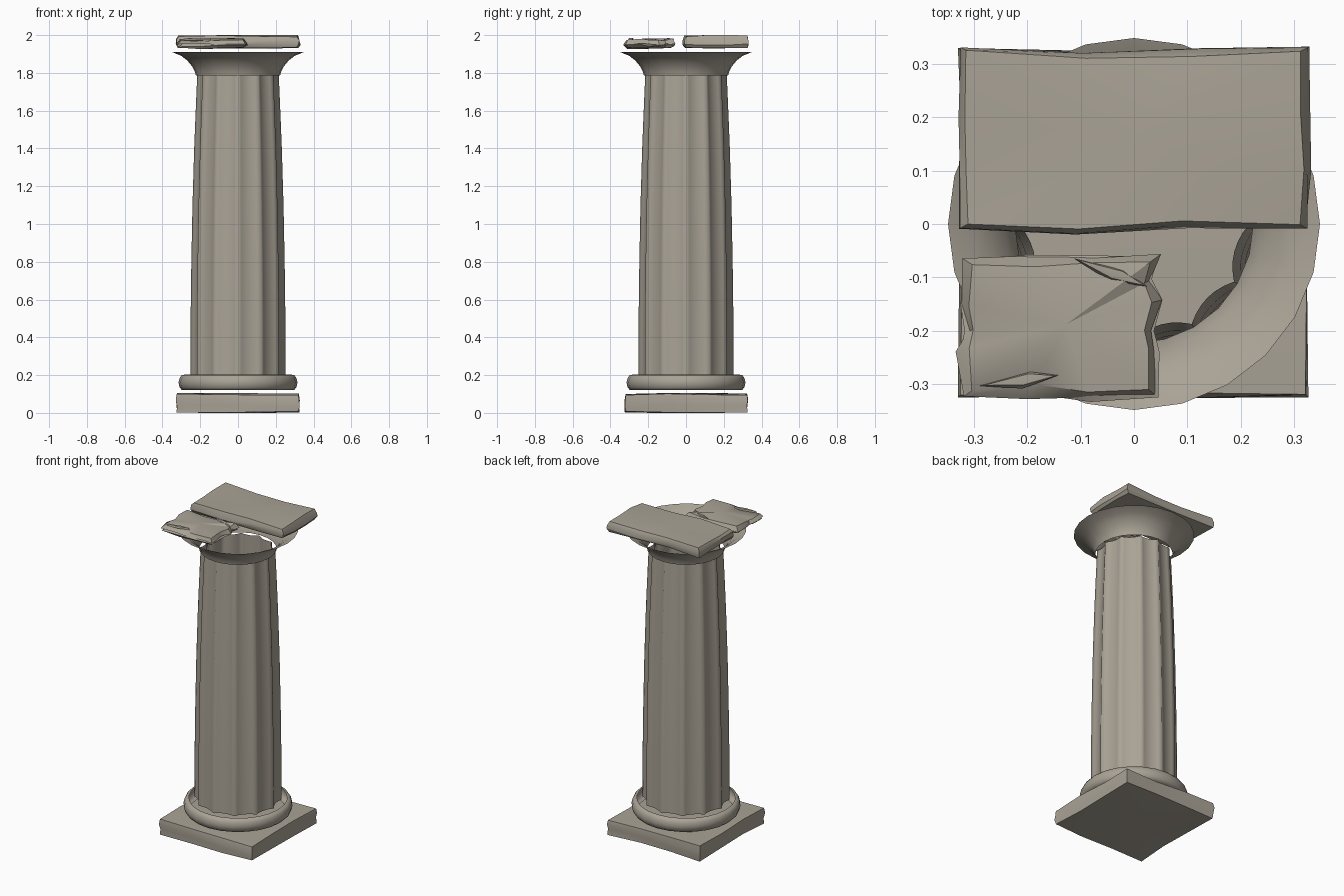
import bpy, bmesh, math, random
from mathutils import Vector

cube = bpy.data.objects.get("Cube")
if cube:
    bpy.data.objects.remove(cube, do_unlink=True)

random.seed(4)

# One weathered stone colour
COLOUR = (0.40, 0.365, 0.305, 1)
stone = bpy.data.materials.new("weathered_stone")
stone.use_nodes = True
stone.diffuse_color = COLOUR
stone.node_tree.nodes["Principled BSDF"].inputs["Base Color"].default_value = COLOUR


def finish(name, bm, angle):
    bmesh.ops.recalc_face_normals(bm, faces=bm.faces)
    mesh = bpy.data.meshes.new(name)
    bm.to_mesh(mesh)
    bm.free()
    mesh.materials.append(stone)
    obj = bpy.data.objects.new(name, mesh)
    bpy.context.collection.objects.link(obj)
    bpy.ops.object.select_all(action='DESELECT')
    obj.select_set(True)
    bpy.context.view_layer.objects.active = obj
    bpy.ops.object.shade_smooth_by_angle(angle=math.radians(angle))
    return obj


def bridge(bm, rings):
    """Join successive closed rings of vertices with quads."""
    for a, b in zip(rings, rings[1:]):
        for i in range(len(a)):
            j = (i + 1) % len(a)
            bm.faces.new((a[i], a[j], b[j], b[i]))


def lathe(name, profile, sides):
    """Open turned shell."""
    bm = bmesh.new()
    rings = []
    for r, z in profile:
        rings.append([bm.verts.new((r * math.cos(math.tau * i / sides),
                                    r * math.sin(math.tau * i / sides), z))
                      for i in range(sides)])
    bridge(bm, rings)
    return finish(name, bm, 80)


def fluted_shaft(name, profile, flutes, steps, depth):
    """Tapered open tube with shallow concave flutes."""
    bm = bmesh.new()
    rings = []
    for r, z in profile:
        ring = []
        for f in range(flutes):
            a = Vector((r, 0, z))
            b = a.copy()
            a.xy = [r * t(math.tau * f / flutes) for t in (math.cos, math.sin)]
            b.xy = [r * t(math.tau * (f + 1) / flutes) for t in (math.cos, math.sin)]
            mid = math.tau * (f + 0.5) / flutes
            inward = Vector((-math.cos(mid), -math.sin(mid), 0))
            for s in range(steps):
                t = s / steps
                ring.append(bm.verts.new(a.lerp(b, t) + inward * depth * 4 * t * (1 - t)))
        rings.append(ring)
    bridge(bm, rings)
    return finish(name, bm, 80)


def broken_slab(name, outline, layers, rough, tilt=0.0):
    """Chipped slab: layers are (height, inset), roughness wears the edges."""
    bm = bmesh.new()
    centre = sum((Vector(p) for p in outline), Vector((0, 0))) / len(outline)
    rings = []
    for k, (z, inset) in enumerate(layers):
        ring = []
        for p in outline:
            d = Vector(p) - centre
            q = Vector(p) - d.normalized() * (inset + random.uniform(0, rough))
            sign = 1 if k < len(layers) / 2 else -1
            ring.append(bm.verts.new((q.x, q.y, z + sign * random.uniform(0, rough) + tilt * d.y)))
        rings.append(ring)
    bridge(bm, rings)
    for ring, z in ((rings[0], layers[0][0]), (rings[-1], layers[-1][0])):
        hub = bm.verts.new((centre.x, centre.y, z))
        for i in range(len(ring)):
            bm.faces.new((ring[i], ring[(i + 1) % len(ring)], hub))
    return finish(name, bm, 30)


# Square plinth with worn corners
broken_slab("plinth",
            [(-.33, -.325), (-.1, -.325), (.12, -.33), (.33, -.328), (.328, -.1),
             (.33, .12), (.33, .33), (.1, .325), (-.12, .33), (-.33, .33),
             (-.328, .1), (-.33, -.12)],
            [(0, .004), (.035, 0), (.075, 0), (.105, .005)], .011)

# Rounded base ring, open on the inside
lathe("base_ring",
      [(.28, .12), (.296, .12), (.309, .135), (.315, .16),
       (.309, .185), (.298, .2), (.284, .202)], 24)

# Shaft with gentle swelling towards the foot
fluted_shaft("shaft",
             [(.252, .2), (.251, .5), (.247, .8), (.241, 1.1),
              (.232, 1.4), (.224, 1.6), (.216, 1.785)], 12, 6, .014)

# Flared capital, an open bowl
lathe("capital",
      [(.223, 1.785), (.228, 1.805), (.243, 1.835), (.268, 1.865),
       (.3, 1.89), (.348, 1.91)], 24)

# Large rear piece of the broken top slab
broken_slab("rear_top_slab",
            [(-.33, -.01), (-.11, -.02), (.1, -.01), (.328, -.01), (.332, .1),
             (.332, .22), (.33, .333), (.12, .33), (-.1, .328), (-.333, .335),
             (-.335, .2), (-.335, .1)],
            [(1.93, .012), (1.945, 0), (1.98, 0), (2, .012)], .01)

# Small ragged front piece, split along its edges
broken_slab("front_top_slab",
            [(-.322, -.325), (-.2, -.328), (-.08, -.337), (.05, -.328), (.05, -.24),
             (.04, -.2), (.06, -.14), (.04, -.1), (.052, -.055), (-.07, -.055),
             (-.2, -.052), (-.325, -.062), (-.328, -.15), (-.322, -.2), (-.338, -.24)],
            [(1.928, .02), (1.94, 0), (1.95, .03), (1.96, 0), (1.982, .018)], .014, .02)

# Loose flakes lying on the front piece
for n, (x, y, turn) in enumerate([(-.21, -.295, .1), (-.04, -.095, -.4)]):
    c, s = math.cos(turn), math.sin(turn)
    shape = [(x + u * c - v * s, y + u * s + v * c)
             for u, v in ((-.08, 0), (0, -.014), (.07, .005), (.02, .018))]
    broken_slab("flake_%d" % (n + 1), shape, [(1.972, 0), (1.984, .006)], .003)
